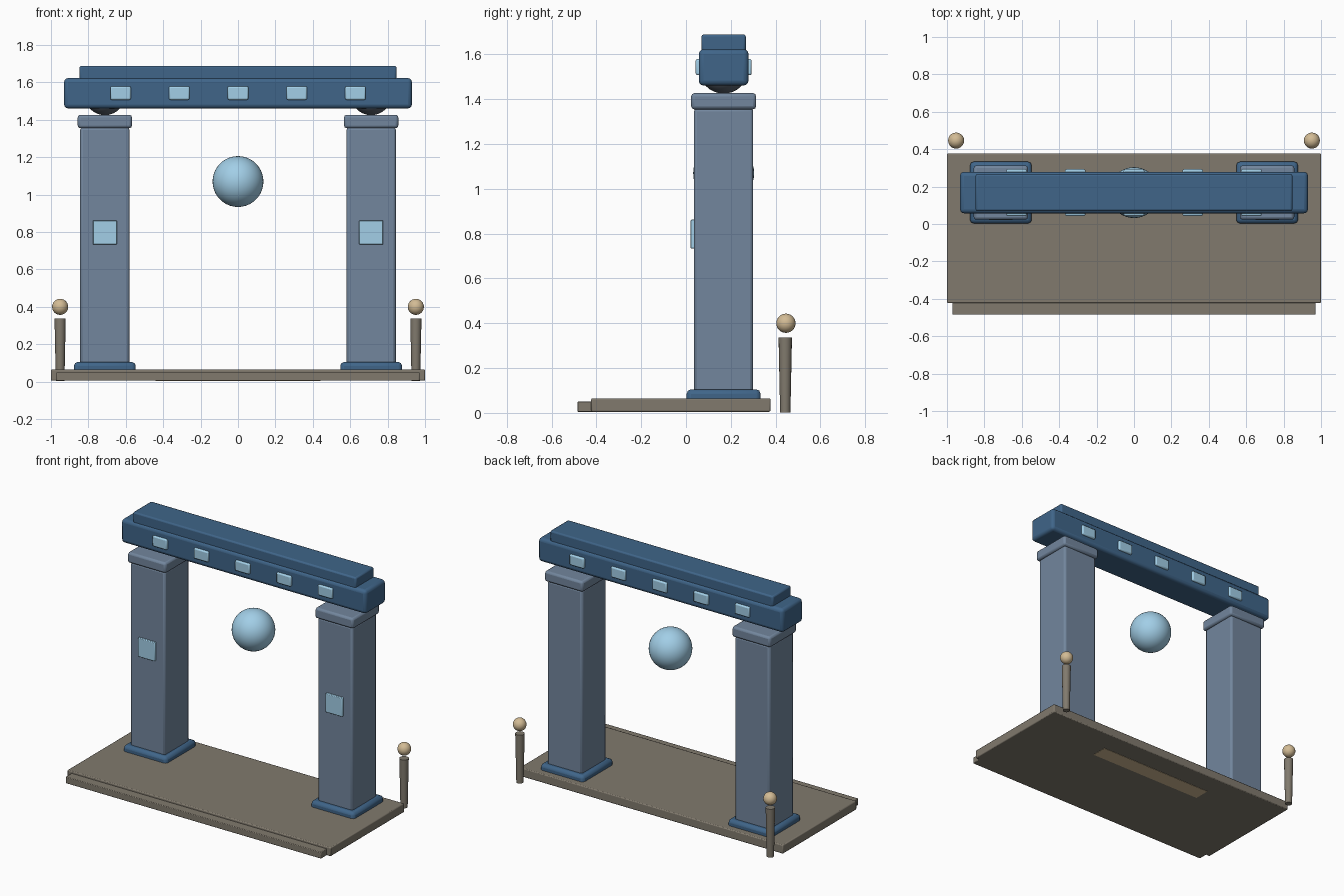
import bpy
from math import radians

if "Cube" in bpy.data.objects:
    bpy.data.objects.remove(bpy.data.objects["Cube"])

CY = 0.168  # depth line shared by the pillars, beam and orb
PX = 0.712  # pillar distance from the middle


def material(name, rgb):
    m = bpy.data.materials.new(name)
    m.diffuse_color = (*rgb, 1)
    m.use_nodes = True
    m.node_tree.nodes["Principled BSDF"].inputs["Base Color"].default_value = m.diffuse_color
    return m


blue = material("deep_blue", (0.05, 0.13, 0.25))
slate = material("slate_blue", (0.17, 0.24, 0.34))
glow = material("pale_blue", (0.36, 0.62, 0.80))
stone = material("stone", (0.22, 0.195, 0.155))
sand = material("sand", (0.65, 0.50, 0.30))
dark = material("dark_stone", (0.10, 0.12, 0.15))


def finish(name, mat):
    o = bpy.context.object
    o.name = name
    o.data.materials.append(mat)
    bpy.ops.object.shade_smooth_by_angle(angle=radians(35))
    return o


def box(name, x, y, z, mat, bevel=0.0, segments=2):
    """Bevelled box from (min, max) ranges."""
    bpy.ops.mesh.primitive_cube_add(
        size=1, location=[(a + b) / 2 for a, b in (x, y, z)])
    o = bpy.context.object
    o.scale = [b - a for a, b in (x, y, z)]
    bpy.ops.object.transform_apply(location=False, rotation=False, scale=True)
    finish(name, mat)
    if bevel:
        m = o.modifiers.new("bevel", 'BEVEL')
        m.width, m.segments = bevel, segments
    return o


def around(c, half):
    return (c - half, c + half)


def ball(name, loc, r, mat, seg=32, rings=16):
    bpy.ops.mesh.primitive_uv_sphere_add(
        segments=seg, ring_count=rings, radius=r, location=loc)
    return finish(name, mat)


# Platform, front step and inset strip underneath
box("platform", (-1, 1), (-0.423, 0.377), (0.005, 0.065), stone, 0.006)
box("front_step", (-0.97, 0.97), (-0.485, -0.40), (0.005, 0.05), stone, 0.004)
box("threshold_strip", (-0.44, 0.44), around(CY, 0.055), (0.003, 0.03), sand)

# Left and right pillars with bases, caps, joints and lamp posts
for side, s in (("left", -1), ("right", 1)):
    x = s * PX
    box(side + "_pillar_base", around(x, 0.165), around(CY, 0.165),
        (0.006, 0.105), blue, 0.02)
    box(side + "_pillar", around(x, 0.132), around(CY, 0.132),
        (0.06, 1.36), slate, 0.014)
    box(side + "_pillar_cap", around(x, 0.145), around(CY, 0.145),
        (1.355, 1.427), slate, 0.014)
    box(side + "_pillar_panel", around(x, 0.064), (0.021, 0.06),
        (0.733, 0.862), glow, 0.004)
    ball(side + "_beam_joint", (x, CY, 1.535), 0.11, dark)

    bpy.ops.mesh.primitive_cone_add(vertices=16, radius1=0.023, radius2=0.03,
                                    depth=0.335, location=(s * 0.951, 0.443, 0.17))
    finish(side + "_post", stone)
    ball(side + "_post_ball", (s * 0.951, 0.446, 0.40), 0.043, sand, 20, 12)

# Lintel beam and upper rail
box("beam", (-0.93, 0.93), around(CY, 0.111), (1.461, 1.623), blue, 0.022, 3)
box("top_rail", (-0.847, 0.847), around(CY, 0.099), (1.61, 1.689), blue, 0.01)

# Beam inlays, front and back
for i in range(5):
    for face, s in (("front", -1), ("back", 1)):
        box(f"{face}_inlay_{i + 1}", around((i - 2) * 0.314, 0.055),
            around(CY + s * 0.10, 0.025), around(1.543, 0.036), glow, 0.008)

# Floating orb in the opening
ball("orb", (0, CY, 1.07), 0.136, glow, 40, 20)
